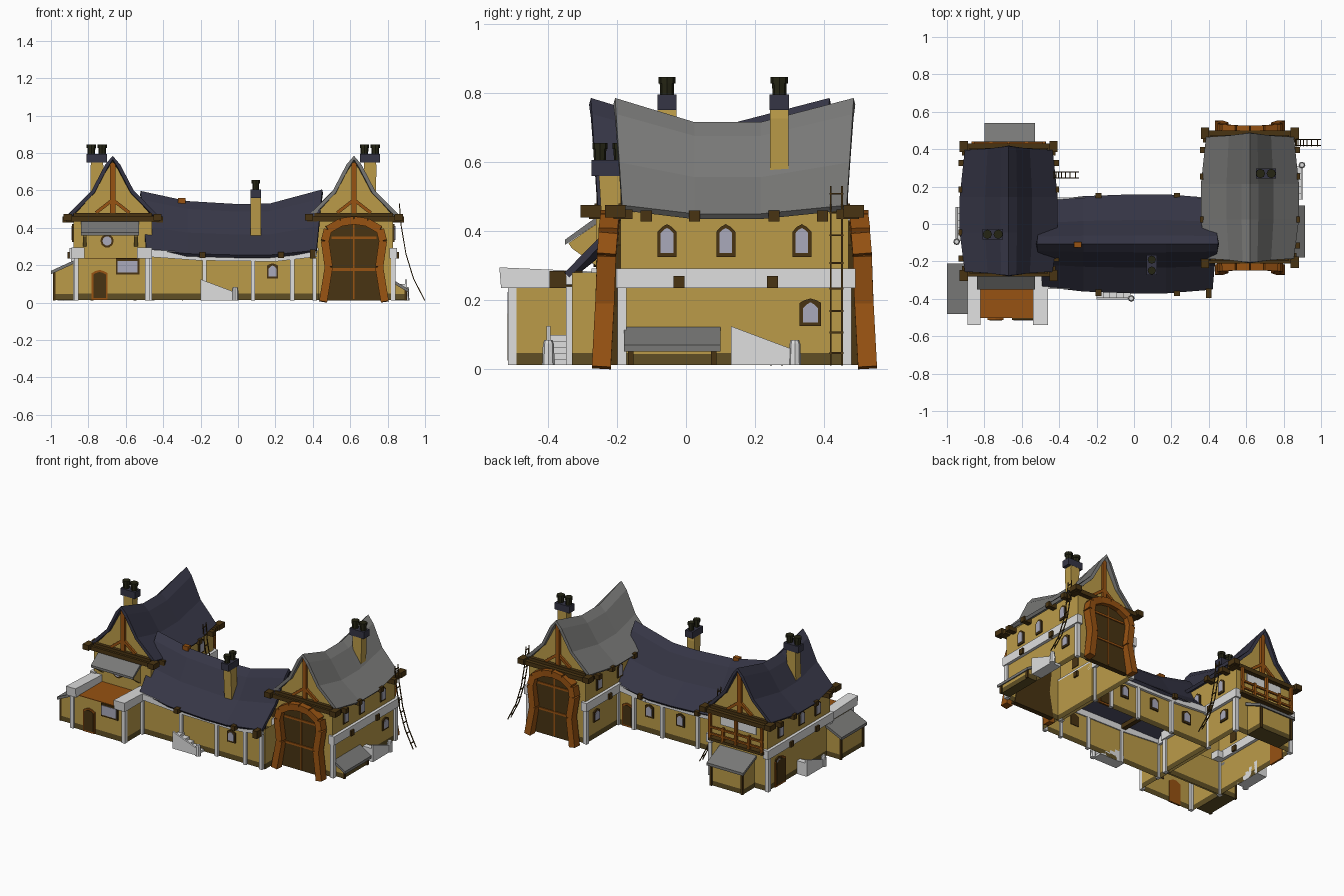
import bpy, bmesh, math
from mathutils import Vector

if "Cube" in bpy.data.objects:
    bpy.data.objects.remove(bpy.data.objects["Cube"])

def mat(name, r, g, b):
    m = bpy.data.materials.new(name)
    m.diffuse_color = (r, g, b, 1)
    m.use_nodes = True
    m.node_tree.nodes["Principled BSDF"].inputs["Base Color"].default_value = m.diffuse_color
    return m

PLASTER = mat("ochre plaster", .50, .33, .066)
DIRT = mat("dirty plaster", .115, .078, .018)
WHITE = mat("white stone", .74, .74, .74)
GREY = mat("grey slate", .19, .19, .185)
SLATE = mat("blue slate", .036, .036, .06)
ORANGE = mat("orange timber", .31, .085, .006)
BROWN = mat("dark timber", .066, .034, .006)
POT = mat("black clay", .018, .018, .007)
GLASS = mat("pale glass", .40, .40, .50)

def mesh(name, verts, faces, m):
    me = bpy.data.meshes.new(name)
    bm = bmesh.new()
    vs = [bm.verts.new(v) for v in verts]
    for f in faces:
        bm.faces.new([vs[i] for i in f])
    bmesh.ops.recalc_face_normals(bm, faces=bm.faces)
    bm.to_mesh(me)
    bm.free()
    me.materials.append(m)
    ob = bpy.data.objects.new(name, me)
    bpy.context.collection.objects.link(ob)
    return ob

# Local wall frame: u along the wall, n outwards, v up (angle 0 faces the front)
def place(o, ang, u, n, v):
    a = math.radians(ang)
    return (o[0] + u * math.cos(a) + n * math.sin(a), o[1] + u * math.sin(a) - n * math.cos(a), v)

def prism(name, pts, t0, t1, m, o=(0, 0), ang=0, along='n'):
    k = len(pts)
    vs = [place(o, ang, a, t, b) if along == 'n' else place(o, ang, t, a, b)
          for t in (t0, t1) for a, b in pts]
    fs = [(i, (i + 1) % k, k + (i + 1) % k, k + i) for i in range(k)]
    return mesh(name, vs, fs + [tuple(range(k)), tuple(range(k, 2 * k))], m)

def lbox(name, u0, u1, n0, n1, v0, v1, m, o=(0, 0), ang=0):
    return prism(name, [(u0, v0), (u1, v0), (u1, v1), (u0, v1)], n0, n1, m, o, ang)

def box(name, x0, x1, y0, y1, z0, z1, m):
    return lbox(name, x0, x1, -y1, -y0, z0, z1, m)

def bar(name, p, q, w, m, d=None):
    p, q, d = Vector(p), Vector(q), d or w
    t = (q - p).normalized()
    s = t.cross((0, 1, 0) if abs(t.y) < .9 else (0, 0, 1)).normalized()
    r = t.cross(s)
    vs = [c + s * i * w / 2 + r * j * d / 2 for c in (p, q) for i, j in ((-1, -1), (1, -1), (1, 1), (-1, 1))]
    return mesh(name, vs, [(0, 1, 2, 3), (4, 5, 6, 7)] + [(i, (i + 1) % 4, 4 + (i + 1) % 4, 4 + i) for i in range(4)], m)

def cyl(name, x, y, z0, z1, r0, r1, m, k=8):
    vs = [(x + r * math.cos(i * math.tau / k), y + r * math.sin(i * math.tau / k), z)
          for z, r in ((z0, r0), (z1, r1)) for i in range(k)]
    fs = [(i, (i + 1) % k, k + (i + 1) % k, k + i) for i in range(k)]
    mesh(name, vs, fs + [tuple(range(k)), tuple(range(k, 2 * k))], m)

# Hollow wall shell, open below and under the roof, with a dirty foot
def walls(name, x0, x1, y0, y1, z1):
    vs = [(x, y, z) for z in (.013, .048, z1) for x, y in ((x0, y0), (x1, y0), (x1, y1), (x0, y1))]
    fs = [(r + i, r + (i + 1) % 4, r + 4 + (i + 1) % 4, r + 4 + i) for r in (0, 4) for i in range(4)]
    ob = mesh(name + "_walls", vs, fs, PLASTER)
    ob.data.materials.append(DIRT)
    for p in ob.data.polygons:
        p.material_index = int(p.center.z < .048)

# Sagging concave roof; stations are (along, ridge z, half width, eave z, eave inset)
PROFILE = ((0, 0), (.17, .15), (.48, .6), (1, 1))
def roof(name, stations, o, ang, m):
    vs = []
    for s, zr, hw, ze, inset in stations:
        row = [(-a, b) for a, b in PROFILE[:0:-1]] + list(PROFILE)
        vs += [place(o, ang, a * hw, s + inset * b, zr + (ze - zr) * b) for a, b in row]
    fs = [(7 * i + j, 7 * i + j + 1, 7 * i + j + 8, 7 * i + j + 7)
          for i in range(len(stations) - 1) for j in range(6)]
    ob = mesh(name, vs, fs, m)
    if ob.data.polygons[2].normal.z < 0:
        ob.data.flip_normals()
    so = ob.modifiers.new("thickness", 'SOLIDIFY')
    so.thickness, so.offset = .02, -1

def arch(w, z0, z1, pointed=True):
    h = w / 2
    if pointed:
        rise = h * (.8 if w < .058 else .4)
        return [(-h, z0), (h, z0), (h, z1 - rise), (h * .5, z1 - rise * .35), (0, z1), (-h * .5, z1 - rise * .35), (-h, z1 - rise)]
    return [(-h, z0), (h, z0), (h, z1), (-h, z1)]

def window(o, ang, z0, z1, w=.055, frame=BROWN, pane=GLASS, pointed=True):
    prism("window_frame", arch(w, z0, z1, pointed), -.004, .008, frame, o, ang)
    prism("window_pane", arch(w - .018, z0 + .011, z1 - .011, pointed), .002, .011, pane, o, ang)

def stairs(o, ang):
    for i in range(5):
        lbox("stair_step", i * .036, i * .036 + .036, 0, .065, .012, .10 - i * .018, WHITE, o, ang)
    prism("stair_side", [(0, .012), (.2, .012), (.2, .05), (0, .125)], .062, .074, WHITE, o, ang)
    x, y, _ = place(o, ang, .185, .068, 0)
    cyl("stair_newel", x, y, .012, .075, .018, .016, WHITE)
    cyl("stair_newel_cap", x, y, .075, .085, .015, .012, WHITE)

def lean_to(o, ang, w, d, top, low):
    h = w / 2
    prism("lean_to_wall", [(-.0, .045), (d - .02, .045), (d - .02, low), (-.0, top - .01)], -h + .015, h - .015, PLASTER, o, ang, 'u')
    lbox("lean_to_base", -h + .015, h - .015, 0, d - .02, .013, .045, DIRT, o, ang)
    prism("lean_to_roof", [(0, top), (d, low), (d, low - .018), (0, top - .018)], -h, h, GREY, o, ang, 'u')
    for u in (-h + .02, h - .02):
        lbox("lean_to_post", u - .008, u + .008, d - .025, d - .012, .012, low, BROWN, o, ang)

def chimney(x, y, z0, zc, ang, lean, pr=.025):
    o = (x, y)
    prism("chimney_stack", [(-.03 + lean, z0), (.025 + lean, z0), (.036, zc - .03), (.032, zc), (-.032, zc)], -.027, .027, PLASTER, o, ang)
    lbox("chimney_cap", -.054, .054, -.028, .028, zc - .005, zc + .04, SLATE, o, ang)
    for s in (-.029, .029):
        px, py, _ = place(o, ang, s, 0, 0)
        cyl("chimney_pot", px, py, zc + .04, zc + .08, pr * .8, pr * .85, POT)
        cyl("chimney_pot_rim", px, py, zc + .072, zc + .09, pr, pr, POT)

def ladder(x, y):
    path = [(0, .53), (.008, .42), (.035, .26), (.075, .13), (.135, .012)]
    for (a, b), (c, d) in zip(path, path[1:]):
        for dy in (-.016, .016):
            bar("ladder_rail", (x + a, y + dy, b), (x + c, y + dy, d), .005, BROWN)
        for t in (.2, .7):
            p = (x + a + (c - a) * t, b + (d - b) * t)
            bar("ladder_rung", (p[0], y - .02, p[1]), (p[0], y + .02, p[1]), .005, BROWN)

# Tall gabled wing, shared by both ends of the building
def wing(name, cx, y0, m, s):
    walls(name, cx - .21, cx + .21, y0 + .015, y0 + .675, .46)
    st = [(0, .785, .235, .475, .02), (.23, .715, .262, .45, 0), (.42, .715, .262, .45, 0), (.69, .785, .235, .475, -.02)]
    roof(name + "_roof", st, (cx, y0), 180, m)
    half = [(.205, .44), (.2, .475), (.11, .575), (.04, .70)]
    gable = half + [(0, .755)] + [(-a, b) for a, b in half[::-1]]
    for o, ang in (((cx, y0 + .04), 0), ((cx, y0 + .65), 180)):
        out = .055 if ang else .045
        prism(name + "_gable", gable, -.015, .008, PLASTER, o, ang)
        lbox("gable_beam", -.25, .25, -.01, out, .435, .462, BROWN, o, ang)
        lbox("gable_sill", -.21, .21, 0, .03, .462, .48, BROWN, o, ang)
        lbox("king_post", -.014, .014, 0, .024, .47, .75, ORANGE, o, ang)
        for k in (-1, 1):
            bar("gable_brace", place(o, ang, 0, .014, .55), place(o, ang, k * .09, .014, .48), .018, ORANGE)
            lbox("beam_end", k * .24 - .022, k * .24 + .022, .01, .07, .44, .475, BROWN, o, ang)
    # Beam ends below the eaves, stone bands, posts and outer windows
    for y in (.09, .23, .46, .6):
        box("eave_beam", cx - .268, cx + .268, y0 + y - .016, y0 + y + .016, .428, .46, BROWN)
    for k in (-1, 1):
        e = cx + k * .21
        box("stone_band", e - .02, e + .02, y0 + .002, y0 + .695, .235, .292, WHITE)
        for y in (.02, .67):
            box("corner_post", e - .013, e + .013, y0 + y - .013, y0 + y + .013, .012, .24, WHITE)
        for y in (.185, .455):
            box("band_beam", e - .032, e + .032, y0 + y - .016, y0 + y + .016, .235, .27, BROWN)
        for y in (.15, .32, .54):
            window((e, y0 + y), 90 * k, .325, .42)
        window((e, y0 + .565), 90 * k, .125, .205, .062)
    chimney(cx + s * .085, y0 + .475 if s > 0 else y0 + .22, .55, .755, 0, -s * -.005)

wing("left_wing", -.67, -.275, SLATE, -1)
wing("right_wing", .62, -.205, GREY, 1)

# Great doors at both ends of the right wing
for o, ang in (((.62, -.19), 0), ((.62, .47), 180)):
    prism("great_door", [(-.15, .012), (.15, .012), (.12, .18), (.14, .36), (.07, .43), (-.07, .43), (-.14, .36), (-.12, .18)],
          -.005, .028, BROWN, o, ang)
    path = [(.165, .005, .055), (.135, .19, .045), (.155, .33, .04), (.14, .39, .035), (.07, .43, .03), (0, .44, .03)]
    for k in (-1, 1):
        for (a, b, e), (c, d, f) in zip(path, path[1:]):
            bar("door_frame", place(o, ang, k * a, e, b), place(o, ang, k * c, f, d), .043, ORANGE, .055)
    for v in (.17, .34):
        lbox("door_rail", -.12, .12, .02, .034, v, v + .014, ORANGE, o, ang)
    lbox("door_seam", -.004, .004, .02, .032, .02, .42, ORANGE, o, ang)

# Low middle range
walls("middle", -.48, .43, -.33, .125, .28)
mid = [(-.52, .597, .23, .285, .03), (-.27, .543, .255, .262, 0), (0, .527, .265, .255, 0),
       (.17, .53, .265, .255, 0), (.45, .605, .245, .28, -.03)]
roof("middle_roof", mid, (0, -.106), 90, SLATE)
for y in (-.335, .13):
    band = [(-.48, .265), (-.2, .245), (.2, .24), (.42, .265)]
    for (a, b), (c, d) in zip(band, band[1:]):
        bar("middle_band", (a, y, b), (c, y, d), .04, WHITE, .025)
    for x in (-.47, -.18, .08, .29, .41):
        box("middle_post", x - .011, x + .011, y - .012, y + .012, .012, .24, WHITE)
for x in (-.19, .23):
    box("middle_beam", x - .015, x + .015, -.385, .165, .24, .27, BROWN)
box("end_beam", .385, .415, -.395, -.3, .235, .285, BROWN)
window((.185, -.33), 0, .13, .21, .06)
for x in (-.3, -.05, .18):
    window((x, .125), 180, .12, .205, .06)
window((.34, .125), 180, .015, .17, .08, ORANGE, BROWN)
chimney(.095, -.22, .36, .565, 90, .01, .022)
box("ridge_patch", -.32, -.28, -.125, -.095, .53, .56, ORANGE)

# Front annex with stone parapets and terrace
walls("annex", -.875, -.475, -.505, -.25, .235)
box("terrace_floor", -.83, -.53, -.503, -.255, .225, .238, ORANGE)
for x0, x1 in ((-.89, -.82), (-.54, -.46)):
    prism("parapet", [(.2, .235), (.535, .235), (.54, .295), (.2, .28)], x0, x1, WHITE, (0, 0), 0, 'u')
for x in (-.865, -.485):
    box("annex_post", x - .012, x + .012, -.515, -.49, .012, .24, WHITE)
window((-.74, -.505), 0, .015, .175, .085, ORANGE, BROWN)
window((-.59, -.505), 0, .15, .235, .125, BROWN, GLASS, False)
for r, n, m in ((.036, .008, BROWN), (.025, .014, GLASS)):
    prism("round_window", [(r * math.cos(i * math.tau / 10), .33 + r * math.sin(i * math.tau / 10)) for i in range(10)],
          -.005, n, m, (-.7, -.26), 0)
prism("awning", [(0, .44), (.09, .375), (.09, .36), (0, .42)], -.16, .15, GREY, (-.68, -.26), 0, 'u')
for x in (-.82, -.545):
    prism("awning_bracket", [(0, .42), (.08, .365), (.07, .35), (0, .30)], -.01, .01, PLASTER, (x, -.26), 0, 'u')

# Lean-tos, stairs and ladders
lean_to((-.88, -.345), 270, .27, .12, .225, .17)
lean_to((-.665, .40), 180, .27, .14, .23, .165)
lean_to((.83, -.04), 90, .28, .085, .122, .07)
stairs((-.2, -.33), 0)
stairs((.83, .13), 90)
stairs((-.88, .09), 270)
ladder(.863, .435)
ladder(-.43, .262)

# Rear balcony and side door of the left wing
B = ((-.67, .40), 180)
lbox("balcony_floor", -.2, .2, 0, .04, .262, .28, BROWN, *B)
for v in (.30, .345):
    lbox("balcony_rail", -.2, .2, .025, .038, v, v + .012, ORANGE, *B)
for i in range(5):
    u = -.19 + i * .095
    lbox("balcony_post", u - .008, u + .008, .022, .04, .265, .365 if i % 2 else .44, ORANGE, *B)
lbox("balcony_panel", -.13, .13, 0, .008, .37, .43, WHITE, *B)
window((-.88, .27), 270, .012, .2, .11, ORANGE, BROWN)
